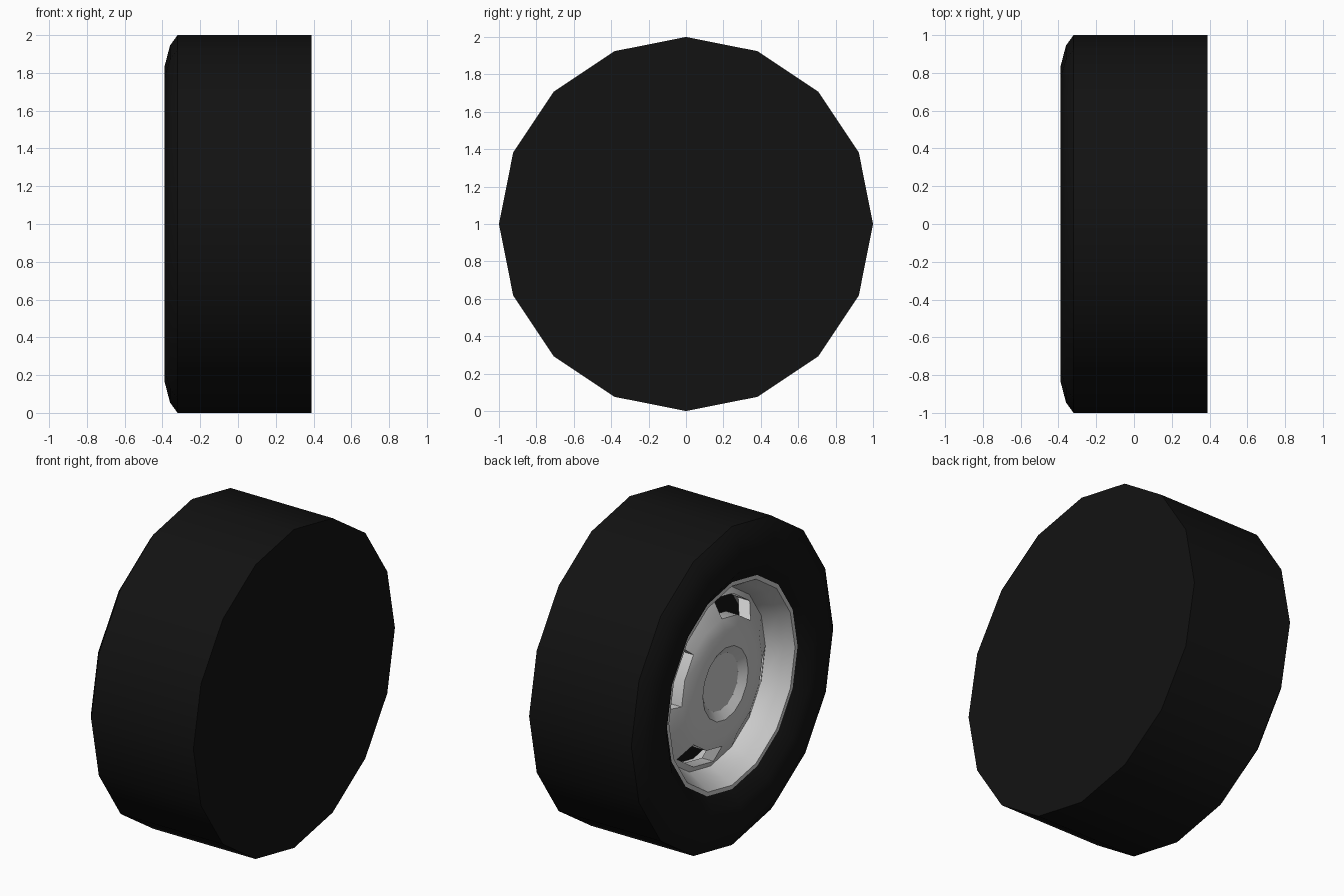
import bpy, bmesh
from math import pi, cos, sin

if "Cube" in bpy.data.objects:
    bpy.data.objects.remove(bpy.data.objects["Cube"])

SIDES = 16


def black():
    m = bpy.data.materials.new("rubber_black")
    m.diffuse_color = (0.006, 0.006, 0.006, 1)
    m.use_nodes = True
    m.node_tree.nodes["Principled BSDF"].inputs["Base Color"].default_value = m.diffuse_color
    return m


def revolve(name, profile, cap_start=False, cap_end=False, is_hole=None, depth=0.0, mat=None):
    """Turn an (x, radius) profile round the wheel axle; optionally cut pocketed windows."""
    bm = bmesh.new()
    rings = [[bm.verts.new((x, r * cos(2 * pi * j / SIDES), 1 + r * sin(2 * pi * j / SIDES)))
              for j in range(SIDES)] for x, r in profile]
    holes = []
    for i in range(len(rings) - 1):
        for j in range(SIDES):
            k = (j + 1) % SIDES
            f = bm.faces.new((rings[i][j], rings[i + 1][j], rings[i + 1][k], rings[i][k]))
            if is_hole and is_hole(i, j):
                holes.append(f)
    if cap_start:
        bm.faces.new(rings[0])
    if cap_end:
        bm.faces.new(list(reversed(rings[-1])))
    if holes:
        # window walls run straight back into the wheel
        out = bmesh.ops.extrude_face_region(bm, geom=holes)["geom"]
        moved = [v for v in out if isinstance(v, bmesh.types.BMVert)]
        bmesh.ops.translate(bm, vec=(depth, 0, 0), verts=moved)
        floor = [f for f in out if isinstance(f, bmesh.types.BMFace)]
        bmesh.ops.delete(bm, geom=floor + [f for f in holes if f.is_valid], context='FACES')
    me = bpy.data.meshes.new(name)
    bm.to_mesh(me)
    bm.free()
    ob = bpy.data.objects.new(name, me)
    bpy.context.collection.objects.link(ob)
    if mat:
        me.materials.append(mat)
    bpy.ops.object.select_all(action='DESELECT')
    ob.select_set(True)
    bpy.context.view_layer.objects.active = ob
    bpy.ops.object.shade_smooth_by_angle(angle=pi / 6)
    return ob


rubber = black()

# tyre: closed flat back, tread, rounded shoulder, dished sidewall
revolve("tyre", [(0.39, 1), (-0.32, 1), (-0.36, 0.945), (-0.39, 0.83),
                 (-0.375, 0.73), (-0.32, 0.65)], cap_start=True, mat=rubber)

# rim: thin lip, then barrel narrowing toward the wheel disc
revolve("rim_barrel", [(-0.32, 0.65), (-0.32, 0.625), (-0.26, 0.59), (-0.17, 0.545), (-0.05, 0.53)])

# wheel disc: domed plate with four windows and a recessed centre
revolve("wheel_disc", [(-0.17, 0.545), (-0.19, 0.51), (-0.25, 0.40), (-0.27, 0.33), (-0.275, 0.225),
                       (-0.24, 0.175)], cap_end=True,
        is_hole=lambda i, j: i == 1 and j % 4 in (0, 1), depth=0.08)

# dark backing seen through the windows
revolve("inner_backing", [(-0.05, 0.53)], cap_end=True, mat=rubber)
